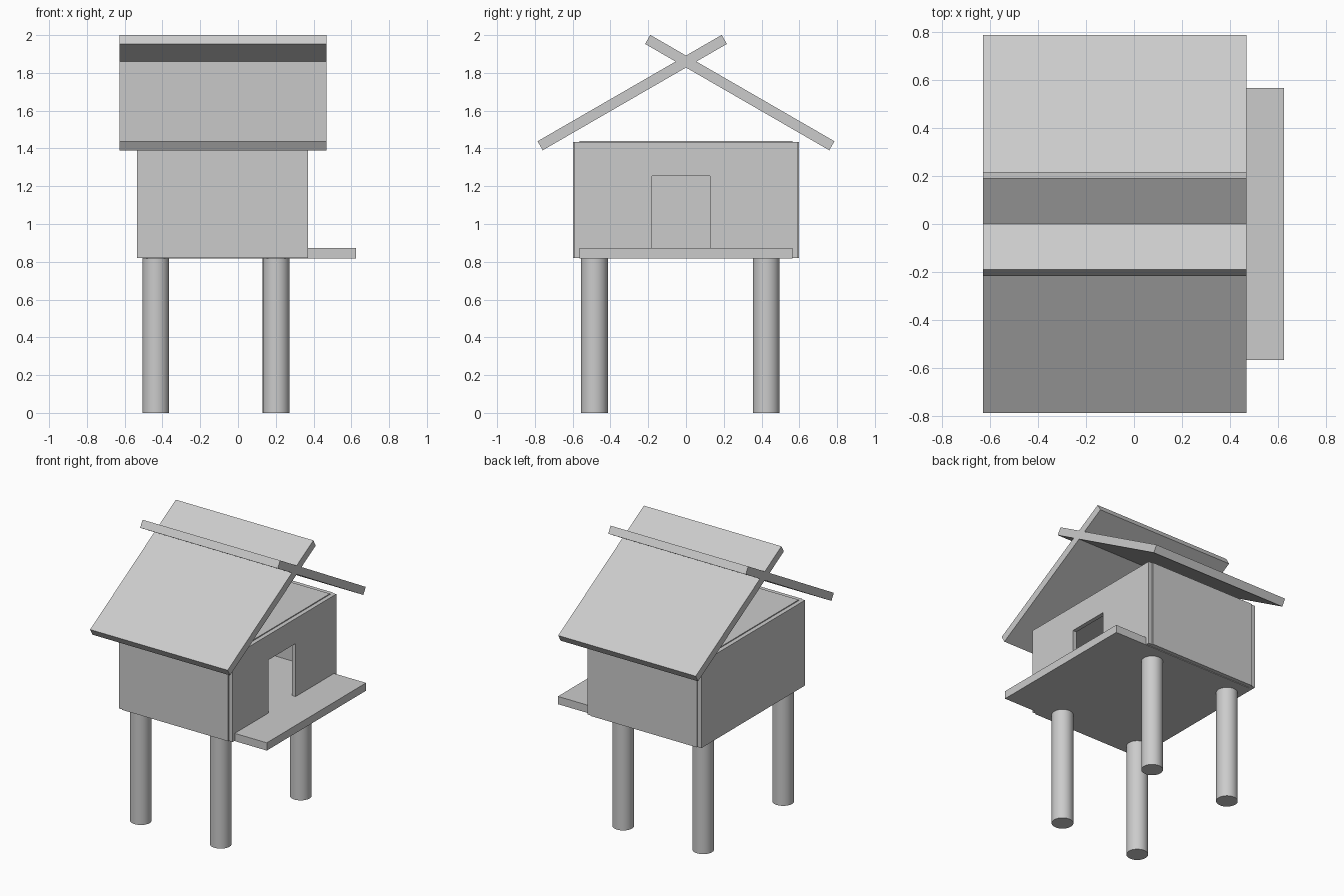
import bpy, bmesh, math
from mathutils import Vector

if "Cube" in bpy.data.objects:
    bpy.data.objects.remove(bpy.data.objects["Cube"])

grey = bpy.data.materials.new("plain_grey")
grey.diffuse_color = (0.6, 0.6, 0.6, 1)
grey.use_nodes = True
grey.node_tree.nodes["Principled BSDF"].inputs["Base Color"].default_value = grey.diffuse_color


def prism(name, profile, x0, x1):
    """Extrude a (y, z) outline along x."""
    bm = bmesh.new()
    face = bm.faces.new([bm.verts.new((x0, y, z)) for y, z in profile])
    ext = bmesh.ops.extrude_face_region(bm, geom=[face])
    verts = [v for v in ext["geom"] if isinstance(v, bmesh.types.BMVert)]
    bmesh.ops.translate(bm, verts=verts, vec=(x1 - x0, 0, 0))
    bmesh.ops.recalc_face_normals(bm, faces=bm.faces)
    mesh = bpy.data.meshes.new(name)
    bm.to_mesh(mesh)
    bm.free()
    mesh.materials.append(grey)
    obj = bpy.data.objects.new(name, mesh)
    bpy.context.collection.objects.link(obj)
    return obj


def box(name, x0, x1, y0, y1, z0, z1):
    return prism(name, [(y0, z0), (y1, z0), (y1, z1), (y0, z1)], x0, x1)


# Round stilts
for i, x in enumerate((-0.435, 0.202)):
    for j, y in enumerate((-0.485, 0.425)):
        bpy.ops.mesh.primitive_cylinder_add(vertices=32, radius=0.071, depth=0.82,
                                            location=(x, y, 0.41))
        stilt = bpy.context.object
        stilt.name = f"stilt_{i}{j}"
        stilt.data.materials.append(grey)
        bpy.ops.object.shade_smooth_by_angle(angle=math.radians(40))

# Floor running out into a porch, and the ceiling panel
box("floor_and_porch", -0.505, 0.625, -0.565, 0.565, 0.817, 0.873)
box("ceiling", -0.503, 0.338, -0.563, 0.563, 1.385, 1.44)

# Front and back walls
for name, side in (("front_wall", -1), ("back_wall", 1)):
    y0, y1 = sorted((side * 0.567, side * 0.597))
    box(name, -0.505, 0.34, y0, y1, 0.82, 1.435)

# Left wall, and right wall with its doorway notch
box("left_wall", -0.535, -0.505, -0.59, 0.59, 0.82, 1.435)
prism("door_wall", [(-0.59, 0.82), (-0.18, 0.82), (-0.18, 1.255), (0.128, 1.255),
                    (0.128, 0.82), (0.59, 0.82), (0.59, 1.435), (-0.59, 1.435)],
      0.34, 0.37)

# Two crossing roof slabs pitched at 30 degrees
along = Vector((math.cos(math.radians(30)), 0.5))
down = Vector((0.5, -along.x)) * 0.055
eave = Vector((-0.786, 1.438))
ridge = eave + along * 1.126
outline = [eave, ridge, ridge + down, eave + down]
for name, side in (("front_roof", 1), ("back_roof", -1)):
    prism(name, [(side * p.x, p.y) for p in outline], -0.628, 0.468)
